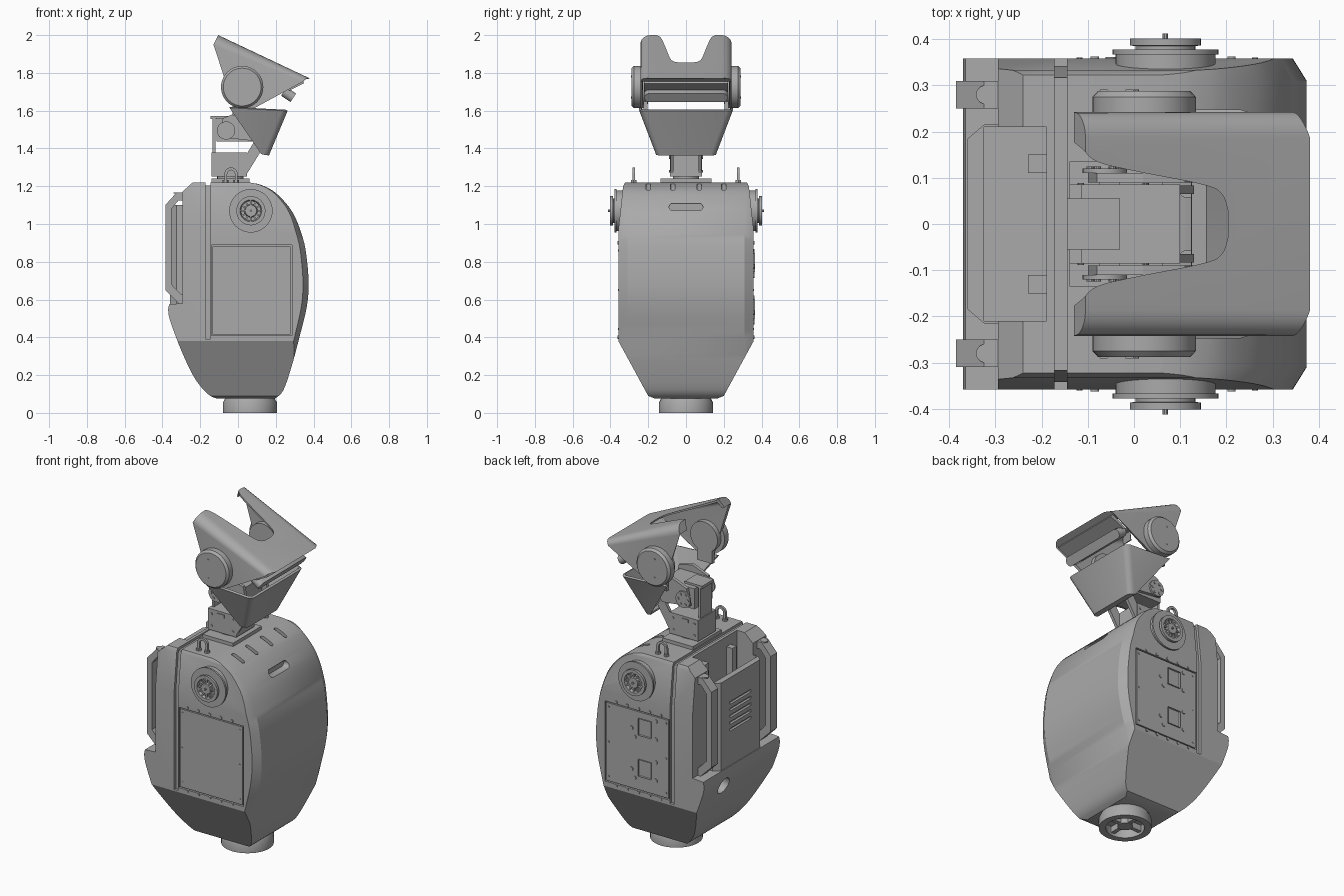
import bpy, bmesh, math
from mathutils import Matrix, Vector

cube = bpy.data.objects.get("Cube")
if cube:
    bpy.data.objects.remove(cube)


def material(name, value):
    m = bpy.data.materials.new(name)
    m.use_nodes = True
    col = (value, value, value, 1)
    m.diffuse_color = col
    m.node_tree.nodes["Principled BSDF"].inputs["Base Color"].default_value = col
    return m


GREY = material("plain grey", 0.4)


def finish(name, bm):
    bmesh.ops.remove_doubles(bm, verts=bm.verts, dist=1e-5)
    bmesh.ops.recalc_face_normals(bm, faces=bm.faces)
    me = bpy.data.meshes.new(name)
    bm.to_mesh(me)
    bm.free()
    me.materials.append(GREY)
    me.shade_smooth()
    me.set_sharp_from_angle(angle=math.radians(28))
    ob = bpy.data.objects.new(name, me)
    bpy.context.scene.collection.objects.link(ob)
    return ob


def loft(name, rings):
    bm = bmesh.new()
    loops = [[bm.verts.new(p) for p in r] for r in rings]
    for a, b in zip(loops, loops[1:]):
        for i in range(len(a)):
            j = (i + 1) % len(a)
            bm.faces.new((a[i], a[j], b[j], b[i]))
    bm.faces.new(loops[0])
    bm.faces.new(loops[-1])
    return finish(name, bm)


def prism(name, pts, axis, lo, hi):
    k = "xyz".index(axis)
    return loft(name, [[p[:k] + (t,) + p[k:] for p in pts] for t in (lo, hi)])


def box(name, x, y, z):
    return prism(name, [(x[0], y[0]), (x[1], y[0]), (x[1], y[1]), (x[0], y[1])], "z", *z)


def lathe(name, prof, loc, axis="z", side=1, segs=40):
    """Revolve a closed (radius, height) outline about an axis through loc."""
    bm = bmesh.new()
    vs = [bm.verts.new((r, 0, h)) for r, h in prof]
    edges = [bm.edges.new((vs[i - 1], vs[i])) for i in range(len(vs))]
    bmesh.ops.spin(bm, geom=vs + edges, cent=(0, 0, 0), axis=(0, 0, 1),
                   angle=math.tau, steps=segs)
    if axis == "y":
        bm.transform(Matrix.Rotation(-side * math.pi / 2, 4, "X"))
    bm.transform(Matrix.Translation(loc))
    return finish(name, bm)


def disc(name, r, h, loc, axis="z", side=1, segs=32):
    return lathe(name, [(0, 0), (r, 0), (r, h), (0, h)], loc, axis, side, segs)


def bake(ob):
    dg = bpy.context.evaluated_depsgraph_get()
    me = bpy.data.meshes.new_from_object(ob.evaluated_get(dg))
    ob.modifiers.clear()
    ob.data = me
    me.shade_smooth()
    me.set_sharp_from_angle(angle=math.radians(28))


def boolean(ob, other, op="DIFFERENCE"):
    m = ob.modifiers.new("bool", "BOOLEAN")
    m.object, m.operation, m.solver = other, op, "EXACT"
    bake(ob)
    bpy.data.objects.remove(other)


def smooth_path(pts, n=5):
    """Catmull-Rom points through pts."""
    out = []
    q = [Vector(p) for p in [pts[0]] + pts + [pts[-1]]]
    for a, b, c, d in zip(q, q[1:], q[2:], q[3:]):
        for i in range(n):
            t = i / n
            v = b + (c - a) * t / 2 + (a * 2 - b * 5 + c * 4 - d) * t * t / 2 \
                + (b * 3 - a - c * 3 + d) * t ** 3 / 2
            out.append(tuple(v))
    return out + [tuple(pts[-1])]


def mirror(pts):
    return pts + [(-a, b) for a, b in reversed(pts)]


def stadium(w, h, cy, cz):
    r = h / 2
    return [(cy + math.copysign(w / 2 - r, math.cos(a)) + r * math.cos(a), cz + r * math.sin(a))
            for a in [math.tau * (i + 0.5) / 16 for i in range(16)]]


# Torso: side outline with chamfered front shell, trimmed to the cross-section
front = smooth_path([(.195, .075), (.24, .12), (.285, .25), (.325, .4), (.362, .55), (.374, .67),
                     (.366, .8), (.345, .92), (.29, 1.06), (.205, 1.16), (.127, 1.205), (.06, 1.22)])
rear = smooth_path([(-.37, .55), (-.36, .49), (-.3, .33), (-.23, .185), (-.16, .1), (-.11, .075)])
outline = front + [(-.24, 1.22), (-.295, 1.17), (-.295, .58), (-.365, .575)] + rear
torso = loft("torso", [[(x * s if x > 0 else x, y, z) for x, z in outline]
                       for y, s in ((-.37, .9), (-.31, 1), (.31, 1), (.37, .9))])
section = mirror([(.15, .07), (.2, .09), (.358, .38), (.358, .97), (.333, 1.2), (.32, 1.225)])
boolean(torso, prism("trim", section, "x", -1, 1), "INTERSECT")

# Rear panel, open pocket, seam groove, vents and round port
back = [(-.28, -.215), (-.325, -.215), (-.36, -.185), (-.36, .185), (-.325, .215), (-.28, .215)]
boolean(torso, prism("rear_panel", back, "z", .52, 1.1), "UNION")
boolean(torso, box("pocket", (-.325, -.19), (-.21, .21), (.95, 1.3)))
groove = box("groove", (-.172, -.145), (-.6, .6), (0, 1.4))
inner = mirror([(.7, -.1), (.7, .39), (.342, .39), (.342, .97), (.317, 1.205)])
boolean(groove, prism("groove_core", inner, "x", -.5, .5))
boolean(torso, groove)
boolean(torso, prism("front_slot", stadium(.18, .04, 0, 1.09), "x", .24, .5))
for y in (-.2, -.07, .07, .2):
    boolean(torso, prism("top_slot", stadium(.08, .024, .14, y), "z", 1.17, 1.4))
for i in range(5):
    z = .78 + i * .04
    boolean(torso, box("vent", (-.5, -.345), (-.1, .1), (z, z + .016)))
port = disc("rear_port", .05, .1, (0, 0, 0))
port.data.transform(Matrix.Translation((-.31, .15, .48)) @ Matrix.Rotation(-1.75, 4, "Y"))
boolean(torso, port)
for y in (-.13, .13):
    box("pocket_bracket", (-.23, -.19), (y - .02, y + .02), (.95, 1.16))

# Base ring with spokes
bx = .063
lathe("base_ring", [(.105, 0), (.143, 0), (.143, .055), (.13, .08), (.105, .08)], (bx, 0, 0))
disc("base_plate", .12, .04, (bx, 0, .05))
disc("base_hub", .04, .05, (bx, 0, .01))
for i in range(4):
    spoke = box("base_spoke", (.03, .11), (-.012, .012), (.015, .05))
    spoke.data.transform(Matrix.Translation((bx, 0, 0)) @ Matrix.Rotation(i * math.pi / 2, 4, "Z"))

for s in (-1, 1):
    def span(a, b):
        return tuple(sorted((s * a, s * b)))

    # Side access panel set into the torso, with bolt rails
    boolean(torso, box("panel_recess", (-.141, .286), span(.345, .5), (.409, .889)))
    box("side_panel", (-.134, .279), span(.34, .357), (.416, .882))
    for z in (.4, .9):
        for i in range(5):
            disc("rail_bolt", .009, .01, (-.085 + i * .074, s * .353, z), "y", s, 12)
    for x in (-.118, .262):
        for z in (.445, .65, .86):
            disc("panel_bolt", .006, .004, (x, s * .356, z), "y", s, 10)

    # Shoulder joint
    at = (.068, 0, 1.07)
    lathe("shoulder_joint", [(0, .3), (.108, .3), (.108, .367), (.115, .367), (.115, .378),
                             (.065, .378), (.065, .385), (.077, .387), (.077, .402), (.058, .402),
                             (.052, .386), (.035, .386), (.03, .402), (0, .402)], at, "y", s)
    disc("shoulder_pin", .006, .032, (at[0], s * .38, at[2]), "y", s, 10)
    for i in range(12):
        rib = box("shoulder_rib", (.03, .06), (-.005, .005), (-.004, .004))
        rib.data.transform(Matrix.Translation((at[0], s * .392, at[2]))
                           @ Matrix.Rotation(i * math.tau / 12, 4, "Y"))

    # Rear grab handle
    grab = [(-.27, 1.167), (-.325, 1.167), (-.385, 1.1), (-.385, .65), (-.31, .575), (-.27, .575),
            (-.27, .62), (-.305, .63), (-.352, .68), (-.352, 1.08), (-.315, 1.125), (-.27, 1.125)]
    prism("grab_handle", grab, "y", *span(.25, .31))
    disc("handle_bolt", .02, .006, (-.322, s * .28, 1.162))

    # Lifting eye on the top
    arc = [(math.cos(a), math.sin(a)) for a in [math.pi * i / 10 for i in range(11)]]
    eye = [(-.037 + x * .035, 1.265 + z * .035) for x, z in arc]
    hole = [(-.037 + x * .02, 1.265 + z * .02) for x, z in reversed(arc)]
    prism("lifting_eye", [(-.002, 1.21)] + eye + [(-.072, 1.21), (-.057, 1.21)] + hole
          + [(-.017, 1.21)], "y", *span(.27, .284))
    for x in (-.065, -.01):
        disc("eye_nut", .016, .014, (x, s * .277, 1.218), segs=6)

    # Head pivot caps and the links down to the jaw
    lathe("head_pivot", [(0, .2), (.09, .2), (.09, .235), (.112, .235), (.112, .275), (.1, .288),
                         (0, .288)], (.022, 0, 1.725), "y", s)
    box("jaw_link", (-.03, .07), span(.205, .225), (1.575, 1.7))
    for z in (1.67, 1.78):
        disc("pivot_screw", .006, .004, (.005, s * .287, z), "y", s, 10)

    # Neck side plates, braces and fittings
    prism("neck_ear", [(-.1, 1.46), (.08, 1.44), (.13, 1.5), (.11, 1.58), (.02, 1.6), (-.08, 1.56)],
          "y", *span(.09, .11))
    prism("neck_brace", [(.03, 1.27), (.05, 1.27), (.13, 1.4), (.1, 1.46), (.04, 1.36)],
          "y", *span(.065, .083))
    disc("neck_servo_horn", .048, .01, (-.063, s * .11, 1.495), "y", s)
    for i in range(6):
        a = i * math.tau / 6
        disc("horn_screw", .008, .006, (-.063 + .032 * math.cos(a), s * .118,
                                        1.495 + .032 * math.sin(a)), "y", s, 10)
    for x in (-.115, .025):
        for z in (1.28, 1.35):
            disc("neck_screw", .007, .005, (x, s * .084, z), "y", s, 10)
    box("neck_slot_plate", (-.075, -.03), span(.08, .09), (1.345, 1.365))

# Sockets on the far side panel
for z in (.55, .795):
    bm = bmesh.new()
    bmesh.ops.create_cube(bm, size=1, matrix=Matrix.Translation((.02, .352, z))
                          @ Matrix.Diagonal((.085, .024, .1, 1)))
    face = max(bm.faces, key=lambda f: f.calc_center_median().y)
    bmesh.ops.inset_region(bm, faces=[face], thickness=.012, depth=0)
    bmesh.ops.translate(bm, verts=face.verts, vec=(0, -.02, 0))
    finish("side_socket", bm)
    for dx, dz in ((-.07, .06), (-.07, -.05), (.09, -.02), (.07, -.07)):
        disc("socket_screw", .012, .007, (.02 + dx, .355, z + dz), "y", 1, 12)

# Neck
box("neck_plate", (-.14, .062), (-.135, .135), (1.2, 1.24))
disc("neck_turntable", .07, .03, (-.04, 0, 1.23))
box("lower_neck", (-.14, .048), (-.085, .085), (1.252, 1.378))
box("neck_back_plate", (-.135, -.12), (-.055, .055), (1.36, 1.57))
box("upper_neck", (-.115, .1), (-.085, .085), (1.437, 1.56))
box("neck_cap", (-.145, -.03), (-.055, .055), (1.555, 1.572))

# Head visor: rounded hood, open below and behind, with a rear notch
side = [(-.13, 1.95), (-.105, 2), (.382, 1.77), (.365, 1.745), (.09, 1.615), (-.02, 1.615)]
visor = prism("head_visor", side, "y", -.242, .242)
bm = bmesh.new()
bm.from_mesh(visor.data)
ridge = [e for e in bm.edges if abs(e.verts[0].co.y - e.verts[1].co.y) < .01
         and all(v.co.z > 1.76 and (v.co.x > .3 or v.co.z > 1.99) for v in e.verts)
         and e.calc_length() > .3]
bmesh.ops.bevel(bm, geom=ridge, offset=.055, segments=6, affect="EDGES", profile=.5)
bm.normal_update()
gone = [f for f in bm.faces if abs(f.normal.y) < .3 and f.normal.z < .3 and f.normal.x < .7]
bmesh.ops.delete(bm, geom=gone, context="FACES")
for v in bm.verts:
    if v.co.x > .3:
        k = max(0, abs(v.co.y) - .185) * .35
        v.co += Vector((-k, 0, k * .47))
bm.to_mesh(visor.data)
bm.free()
visor.modifiers.new("wall", "SOLIDIFY").thickness = .016
bake(visor)
notch = smooth_path([(-.16, .2), (-.115, .165), (-.08, .135), (0, .115), (.15, .085),
                     (.19, .065), (.203, .03)])
notch += [(x, -y) for x, y in reversed(notch)]
boolean(visor, prism("notch", notch, "z", 1.5, 2.2))

# Face plate and rounded sensor bar under the visor
prism("face_plate", [(.35, 1.745), (.26, 1.7), (.25, 1.715), (.34, 1.765)], "y", -.222, .222)
bar = prism("sensor_bar", stadium(.44, .055, 0, 0), "x", -.03, .03)
bar.data.transform(Matrix.Translation((.268, 0, 1.685)) @ Matrix.Rotation(.6, 4, "Y"))

# Jaw: tapered scoop, open at top and back
bm = bmesh.new()
q = [[bm.verts.new((x, s * y, z)) for x, y, z in
      ((-.045, .235, 1.62), (.25, .235, 1.605), (.157, .15, 1.375), (.125, .15, 1.38))]
     for s in (-1, 1)]
bm.faces.new(q[0])
bm.faces.new(q[1][::-1])
for i in (1, 2):
    bm.faces.new((q[0][i], q[1][i], q[1][i + 1], q[0][i + 1]))
corners = [e for e in bm.edges if set(e.verts) in ({q[0][1], q[0][2]}, {q[1][1], q[1][2]})]
bmesh.ops.bevel(bm, geom=corners, offset=.02, segments=3, affect="EDGES", profile=.5)
jaw = finish("jaw", bm)
jaw.modifiers.new("wall", "SOLIDIFY").thickness = .014
bake(jaw)
